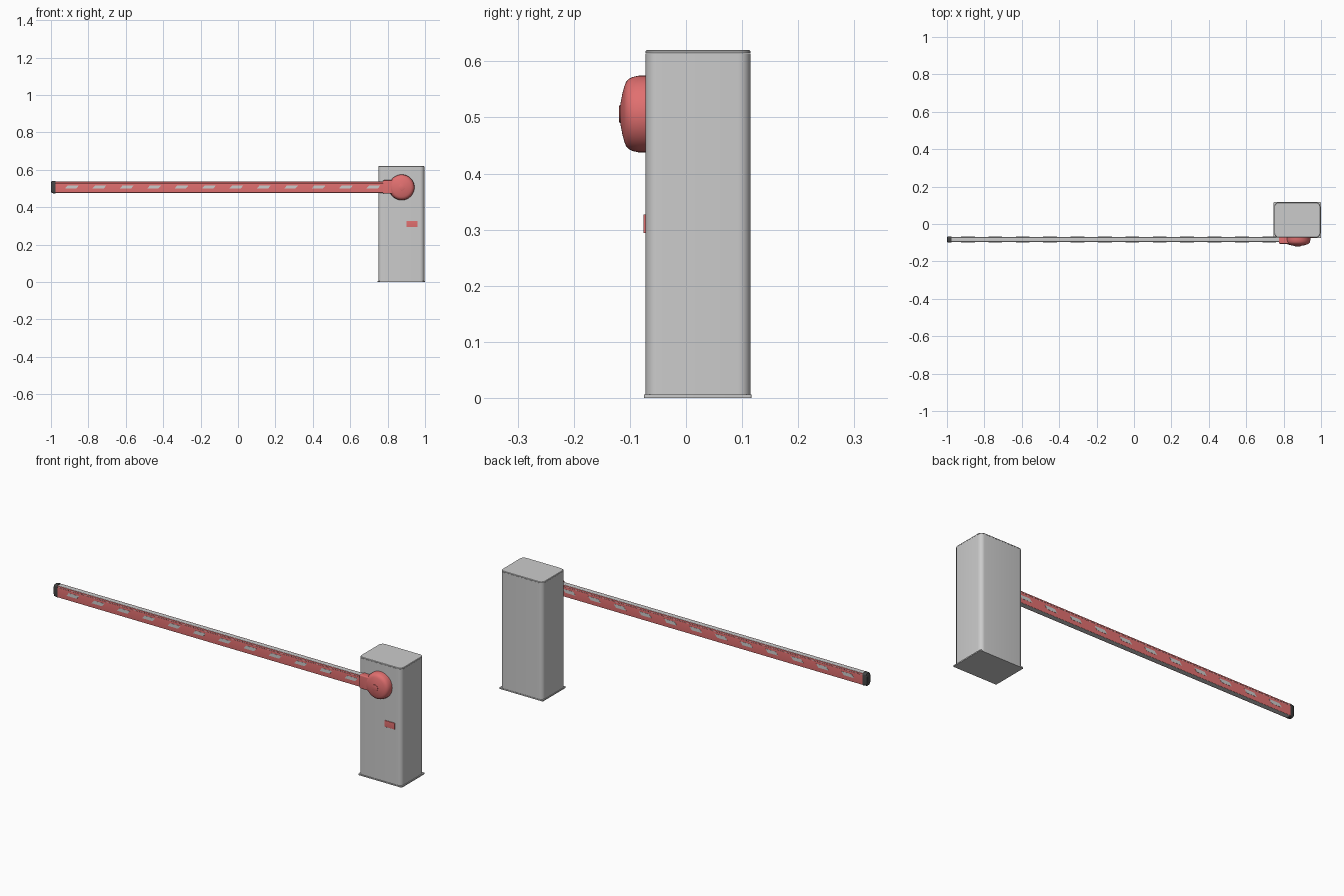
import bpy, bmesh, math
from mathutils import Matrix

if "Cube" in bpy.data.objects:
    bpy.data.objects.remove(bpy.data.objects["Cube"])


def material(name, color):
    m = bpy.data.materials.new(name)
    m.diffuse_color = color
    m.use_nodes = True
    m.node_tree.nodes["Principled BSDF"].inputs["Base Color"].default_value = m.diffuse_color
    return m


RED = material("red", (0.75, 0.16, 0.16, 1))
DARK = material("dark", (0.06, 0.06, 0.06, 1))


def finish(name, bm, mat=None):
    bmesh.ops.recalc_face_normals(bm, faces=bm.faces)
    me = bpy.data.meshes.new(name)
    bm.to_mesh(me)
    bm.free()
    ob = bpy.data.objects.new(name, me)
    bpy.context.collection.objects.link(ob)
    if mat:
        me.materials.append(mat)
    bpy.ops.object.select_all(action='DESELECT')
    ob.select_set(True)
    bpy.context.view_layer.objects.active = ob
    bpy.ops.object.shade_smooth_by_angle(angle=math.radians(35))
    return ob


def rounded(u0, u1, v0, v1, r, n=6):
    """Rounded rectangle outline."""
    pts = []
    for k, (cu, cv) in enumerate([(u1 - r, v1 - r), (u0 + r, v1 - r), (u0 + r, v0 + r), (u1 - r, v0 + r)]):
        for i in range(n + 1):
            a = math.pi / 2 * (k + i / n)
            pts.append((cu + r * math.cos(a), cv + r * math.sin(a)))
    return pts


def loft(name, rings, mat=None):
    """Skin between matching rings and close both ends."""
    bm = bmesh.new()
    loops = [[bm.verts.new(p) for p in ring] for ring in rings]
    n = len(loops[0])
    for a, b in zip(loops, loops[1:]):
        for i in range(n):
            j = (i + 1) % n
            bm.faces.new((a[i], a[j], b[j], b[i]))
    bm.faces.new(loops[0][::-1])
    bm.faces.new(loops[-1])
    return finish(name, bm, mat)


def upright(name, x0, x1, y0, y1, r, levels):
    """Vertical rounded box; levels are (z, inset)."""
    return loft(name, [[(x, y, z) for x, y in rounded(x0 + d, x1 - d, y0 + d, y1 - d, r)] for z, d in levels])


def along_x(name, levels, r, mat=None):
    """Rounded box along x; levels are (x, y0, y1, z0, z1)."""
    return loft(name, [[(x, y, z) for y, z in rounded(y0, y1, z0, z1, r)] for x, y0, y1, z0, z1 in levels], mat)


def turned(name, profile, mat, cx=0.875, cz=0.506, n=48):
    """Round part about the pivot axis; profile is (y, radius)."""
    return loft(name, [[(cx + r * math.cos(2 * math.pi * i / n), y, cz + r * math.sin(2 * math.pi * i / n))
                        for i in range(n)] for y, r in profile], mat)


# Cabinet, lid and foot plate
upright("foot_plate", 0.747, 1.0, -0.075, 0.117, 0.004, [(0, 0), (0.006, 0)])
upright("cabinet", 0.75, 0.996, -0.072, 0.115, 0.022, [(0.006, 0), (0.614, 0)])
upright("cabinet_lid", 0.75, 0.996, -0.072, 0.115, 0.022, [(0.6145, 0), (0.618, 0), (0.62, 0.002)])

# Barrier arm with a dark end cap
Y0, Y1, Z0, Z1 = -0.096, -0.070, 0.476, 0.538
along_x("barrier_arm", [(-0.98, Y0, Y1, Z0, Z1), (0.83, Y0, Y1, Z0, Z1)], 0.003)
along_x("arm_end_cap", [(-1.0, -0.096, -0.070, 0.483, 0.532), (-0.996, -0.099, -0.067, 0.475, 0.539),
                        (-0.976, -0.100, -0.066, 0.473, 0.541)], 0.010, DARK)

# Red reflective strips on both faces, with slanted pale dashes
for side, y, s in (("front", Y0, -1), ("back", Y1, 1)):
    for part, za, zb in (("lower", 0.477, 0.528), ("upper", 0.530, 0.537)):
        ya, yb = sorted((y, y + s * 0.0012))
        along_x(f"{side}_{part}_strip", [(-0.976, ya, yb, za, zb), (0.80, ya, yb, za, zb)], 0.0004, RED)
    bm = bmesh.new()
    for i in range(12):
        cx = -0.888 + 0.1465 * i
        ends = []
        for yy in (y + s * 0.0008, y + s * 0.002):
            ends.append([bm.verts.new((cx + dx, yy, z)) for dx, z in
                         ((-0.037, 0.499), (0.023, 0.499), (0.037, 0.516), (-0.023, 0.516))])
        a, b = ends
        bm.faces.new(a)
        bm.faces.new(b)
        for k in range(4):
            m = (k + 1) % 4
            bm.faces.new((a[k], a[m], b[m], b[k]))
    finish(f"{side}_dashes", bm)

# Arm socket and domed pivot hub
along_x("arm_socket", [(0.775, -0.104, -0.070, 0.474, 0.541), (0.782, -0.106, -0.070, 0.472, 0.544),
                       (0.822, -0.106, -0.070, 0.472, 0.544), (0.842, -0.106, -0.070, 0.461, 0.551)], 0.006, RED)
turned("pivot_hub", [(-0.070, 0.0685), (-0.085, 0.0682), (-0.095, 0.066), (-0.102, 0.0625), (-0.107, 0.057),
                     (-0.110, 0.049), (-0.1135, 0.036), (-0.1165, 0.020), (-0.118, 0.006)], RED)
turned("hub_screw_cover", [(-0.114, 0.016), (-0.1185, 0.016), (-0.119, 0.0145)], RED)

# Plain badge plate on the cabinet front
along_x("badge_plate", [(0.902, -0.076, -0.071, 0.294, 0.327), (0.960, -0.076, -0.071, 0.294, 0.327)], 0.001, RED)
